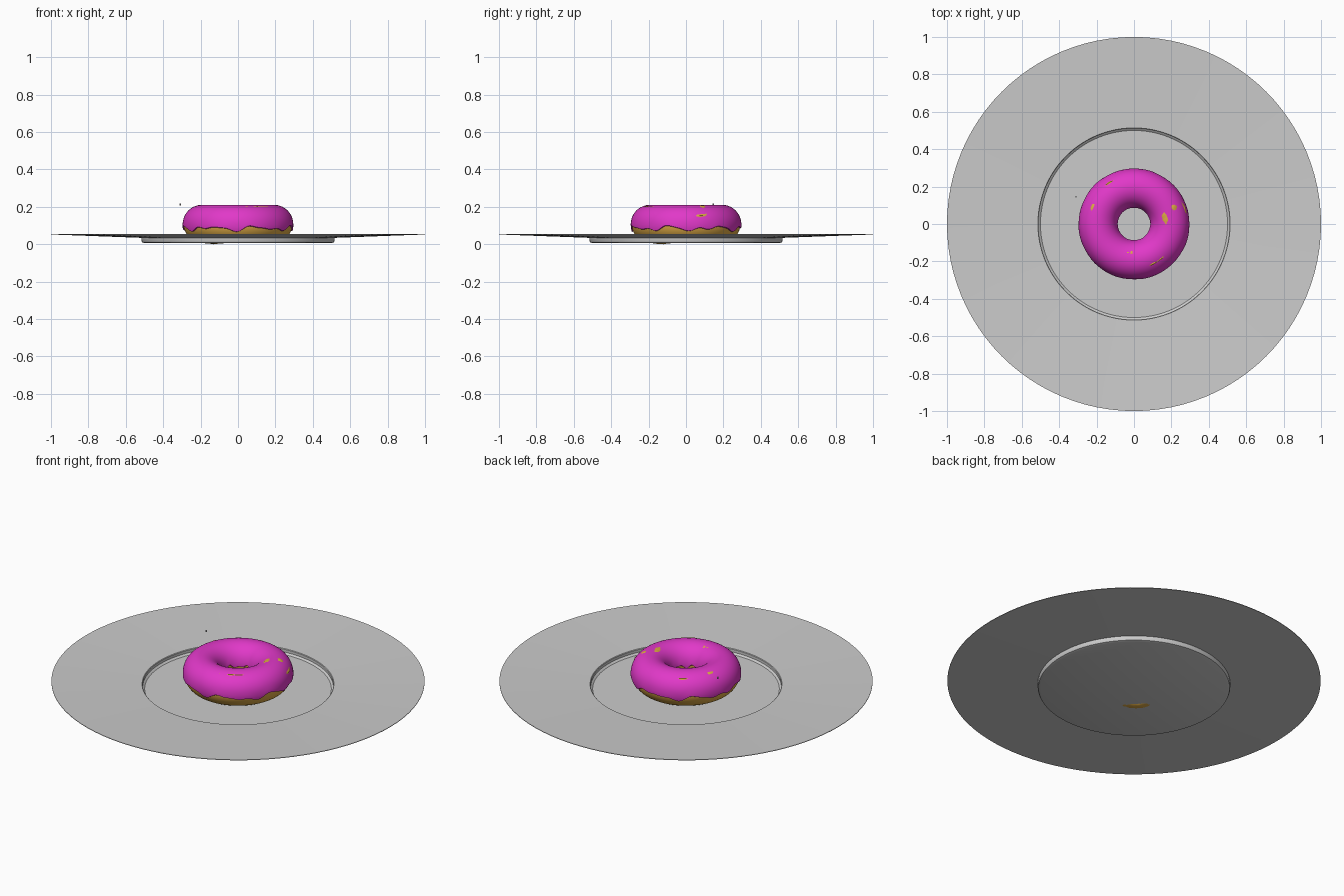
import bpy, math
from math import sin, cos, radians
from mathutils import Vector, noise

if "Cube" in bpy.data.objects:
    bpy.data.objects.remove(bpy.data.objects["Cube"])


def material(name, rgb):
    m = bpy.data.materials.new(name)
    m.diffuse_color = (*rgb, 1)
    m.use_nodes = True
    m.node_tree.nodes["Principled BSDF"].inputs["Base Color"].default_value = m.diffuse_color
    return m


def ring_object(name, section, segments, mat=None, closed=True):
    """Sweep section(phi) -> [(r, z), ...] round the z axis."""
    verts, faces = [], []
    for i in range(segments):
        phi = 2 * math.pi * i / segments
        pts = section(phi)
        n = len(pts)
        verts += [(r * cos(phi), r * sin(phi), z) for r, z in pts]
    for i in range(segments):
        a, b = i * n, ((i + 1) % segments) * n
        for j in range(n if closed else n - 1):
            k = (j + 1) % n
            faces.append((a + j, b + j, b + k, a + k))
    me = bpy.data.meshes.new(name)
    me.from_pydata(verts, [], faces)
    ob = bpy.data.objects.new(name, me)
    bpy.context.collection.objects.link(ob)
    if mat:
        me.materials.append(mat)
    bpy.context.view_layer.objects.active = ob
    ob.select_set(True)
    bpy.ops.object.shade_smooth_by_angle(angle=radians(35))
    ob.select_set(False)
    return ob


dough_mat = material("dough", (0.72, 0.40, 0.06))
icing_mat = material("icing", (0.75, 0.04, 0.58))

# Plate: thin dish with a sunken centre and a gently rising rim
plate_profile = [(0.0005, 0.006), (0.50, 0.006), (0.512, 0.010), (0.516, 0.018),
                 (0.516, 0.034), (1.0, 0.052), (1.0, 0.055), (0.514, 0.037),
                 (0.511, 0.034), (0.511, 0.018), (0.50, 0.009), (0.0005, 0.009)]
ring_object("plate", lambda phi: plate_profile, 96)

MAJOR, CENTRE_Z = 0.192, 0.107

# Dough lumps that break through the icing: phi, theta, widths, height
lumps = [(10, 103, 18, 14, 0.008), (22, 68, 7, 14, 0.008), (17, 28, 12, 9, 0.008),
         (260, 112, 12, 8, 0.008), (300, 66, 28, 6, 0.008), (158, 62, 11, 7, 0.008),
         (122, 50, 12, 6, 0.008), (225, 266, 22, 22, 0.008)]


def wrap(a):
    return (a + 180) % 360 - 180


def dough_section(phi):
    pts = []
    for j in range(56):
        t = 2 * math.pi * j / 56
        rad = 0.0985
        for p, th, wp, wt, h in lumps:
            dp = wrap(math.degrees(phi) - p) / wp
            dt = wrap(math.degrees(t) - th) / wt
            wobble = noise.noise(Vector((cos(phi), sin(phi), t)) * 9)
            rad += h * math.exp(-dp * dp - dt * dt) * (0.9 + 0.5 * wobble)
        pts.append((MAJOR + rad * cos(t), CENTRE_Z + rad * sin(t)))
    return pts


ring_object("dough", dough_section, 144, dough_mat)


# Icing: shell over the top half with a wavy, thickened drip edge
def icing_section(phi):
    wave = 5 * sin(7 * phi + 0.6) + 4 * sin(12 * phi + 2) + 2 * sin(19 * phi)
    start = -12 - wave
    end = 183 + 4 * sin(6 * phi + 1) + 3 * sin(11 * phi)
    steps = 32
    pts = [(start - 1, 0.092), (start - 2, 0.100)]
    for j in range(steps + 1):
        f = j / steps
        bead = 0.002 * (math.exp(-(f / 0.06) ** 2) + math.exp(-((1 - f) / 0.06) ** 2))
        pts.append((start + (end - start) * f, 0.1035 + bead))
    pts += [(end + 2, 0.100), (end + 1, 0.092)]
    return [(MAJOR + r * cos(radians(t)), CENTRE_Z + r * sin(radians(t))) for t, r in pts]


ring_object("icing", icing_section, 144, icing_mat, closed=False)

# Tiny stray sprinkle
bpy.ops.mesh.primitive_cylinder_add(vertices=12, radius=0.004, depth=0.01,
                                    location=(-0.31, 0.145, 0.212))
sprinkle = bpy.context.object
sprinkle.name = "sprinkle"
bpy.ops.object.shade_smooth_by_angle(angle=radians(35))
